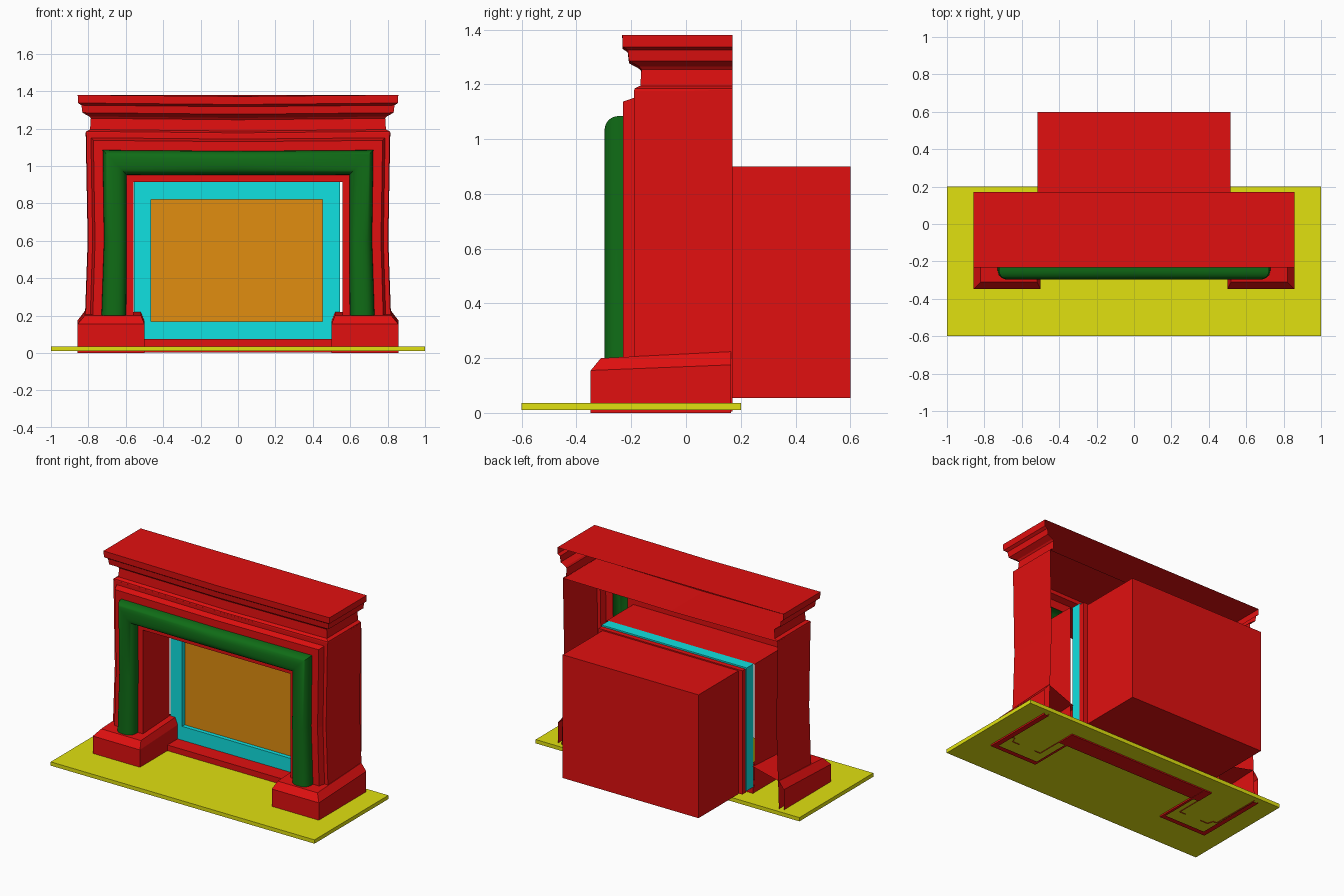
import bpy, bmesh, math

cube = bpy.data.objects.get("Cube")
if cube:
    bpy.data.objects.remove(cube, do_unlink=True)


def material(name, rgb):
    m = bpy.data.materials.new(name)
    m.use_nodes = True
    m.diffuse_color = (*rgb, 1)
    m.node_tree.nodes["Principled BSDF"].inputs["Base Color"].default_value = (*rgb, 1)
    return m


RED = material("red", (0.75, 0.005, 0.005))
GREEN = material("green", (0.005, 0.15, 0.008))
CYAN = material("cyan", (0.005, 0.75, 0.75))
ORANGE = material("orange", (0.75, 0.27, 0.005))
YELLOW = material("yellow", (0.75, 0.75, 0.005))


def finish(name, bm, mat, smooth=False):
    bmesh.ops.recalc_face_normals(bm, faces=bm.faces[:])
    mesh = bpy.data.meshes.new(name)
    bm.to_mesh(mesh)
    bm.free()
    mesh.materials.append(mat)
    ob = bpy.data.objects.new(name, mesh)
    bpy.context.collection.objects.link(ob)
    if smooth:
        bpy.ops.object.select_all(action='DESELECT')
        ob.select_set(True)
        bpy.context.view_layer.objects.active = ob
        bpy.ops.object.shade_smooth_by_angle(angle=math.radians(40))
    return ob


def box(name, x, y, z, mat):
    bm = bmesh.new()
    bmesh.ops.create_cube(bm, size=1)
    for v in bm.verts:
        v.co = [r[0] if c < 0 else r[1] for c, r in zip(v.co, (x, y, z))]
    return finish(name, bm, mat)


def skin(bm, rows):
    """Join rows of points with quads and return the vertex rows."""
    grid = [[bm.verts.new(p) for p in row] for row in rows]
    for a, b in zip(grid, grid[1:]):
        for i in range(len(a) - 1):
            bm.faces.new((a[i], a[i + 1], b[i + 1], b[i]))
    return grid


# Stations around the opening: x, z, then how far the profile spreads in x and z
HALF = [(0.56, 0.005, 1, 0), (0.56, 0.6, 0.92, 0), (0.56, 0.915, 0.96, 1)]
ARCH = HALF + [(0, 0.915, 0, 0.97)] + [(-x, z, -dx, dz) for x, z, dx, dz in HALF[::-1]]


def arch(bm, profile, bottom=0.005):
    skin(bm, [[(x + o * dx, y, max(z, bottom) + o * dz) for o, y in profile]
              for x, z, dx, dz in ARCH])


# Surround: lining and inner lip, then stepped outer edge and side walls
bm = bmesh.new()
arch(bm, [(0, 0.06), (0, -0.23), (0.045, -0.23)])
arch(bm, [(0.165, -0.23), (0.222, -0.23), (0.236, -0.19), (0.262, -0.19), (0.265, 0.17)])
finish("surround", bm, RED)

# Rounded moulding around the opening
bm = bmesh.new()
bulge = []
for i in range(17):
    a = math.pi * i / 16
    c, s = math.cos(a), math.sin(a)
    bulge.append((0.104 - 0.066 * math.copysign(abs(c) ** 0.75, c),
                  -0.23 - 0.068 * max(s, 0) ** 0.75))
arch(bm, bulge, 0.19)
finish("round_moulding", bm, GREEN, smooth=True)

# Mantel: stepped cornice along three sides, closed on top
cornice = [(0.027, 1.175), (0.025, 1.185), (0.004, 1.195), (0, 1.255), (0.008, 1.265),
           (0.045, 1.285), (0.05, 1.325), (0.068, 1.337), (0.07, 1.38)]
bm = bmesh.new()
rows = []
for side in (1, -1):
    ends = [[(side * (0.787 + o), 0.17, z) for o, z in cornice],
            [(side * (0.787 + o), -0.163 - o, z) for o, z in cornice]]
    rows += ends if side > 0 else ends[::-1]
rows.insert(2, [(0, -0.163 - o, z - 0.008) for o, z in cornice])
grid = skin(bm, rows)
bm.faces.new([row[-1] for row in grid])
finish("mantel", bm, RED)

# Plinths: hollow blocks with chamfered tops, open at the back
for side, name in ((1, "left_plinth"), (-1, "right_plinth")):
    def ring(inset, z, rise=0.0):
        pts = [(0.5 + inset / 2, 0.06), (0.5 + inset / 2, -0.348 + inset),
               (0.857 - inset, -0.348 + inset), (0.857 - inset, 0.165)]
        return [(side * x, y, z + rise * (y + 0.35)) for x, y in pts]
    bm = bmesh.new()
    grid = skin(bm, [ring(0.035, 0), ring(0, 0), ring(0, 0.155, 0.04), ring(0.037, 0.198, 0.05)])
    bm.faces.new(grid[-1])
    finish(name, bm, RED)

# Hearth slab and sill
box("hearth_slab", (-1, 1), (-0.6, 0.2), (0.01, 0.036), YELLOW)
box("sill", (-0.56, 0.56), (-0.05, 0.075), (0.002, 0.075), RED)

# Firebox body and its flange behind the opening
box("firebox", (-0.515, 0.515), (0.165, 0.6), (0.055, 0.9), RED)
box("firebox_flange", (-0.545, 0.545), (0.13, 0.168), (0.06, 0.908), RED)

# Window frame: four bars around the panel
X, Z = (-0.555, 0.545), (0.075, 0.918)
PX, PZ = (-0.465, 0.452), (0.17, 0.82)
Y = (0.06, 0.135)
bm = bmesh.new()
loops = []
for y, xs, zs in ((Y[1], PX, PZ), (Y[0], PX, PZ), (Y[0], X, Z), (Y[1], X, Z), (Y[1], PX, PZ)):
    loops.append([(xs[i], y, zs[j]) for i, j in ((0, 0), (1, 0), (1, 1), (0, 1), (0, 0))])
skin(bm, loops)
bmesh.ops.remove_doubles(bm, verts=bm.verts[:], dist=0.0001)
finish("window_frame", bm, CYAN)
box("window_panel", PX, (0.088, 0.096), PZ, ORANGE)
